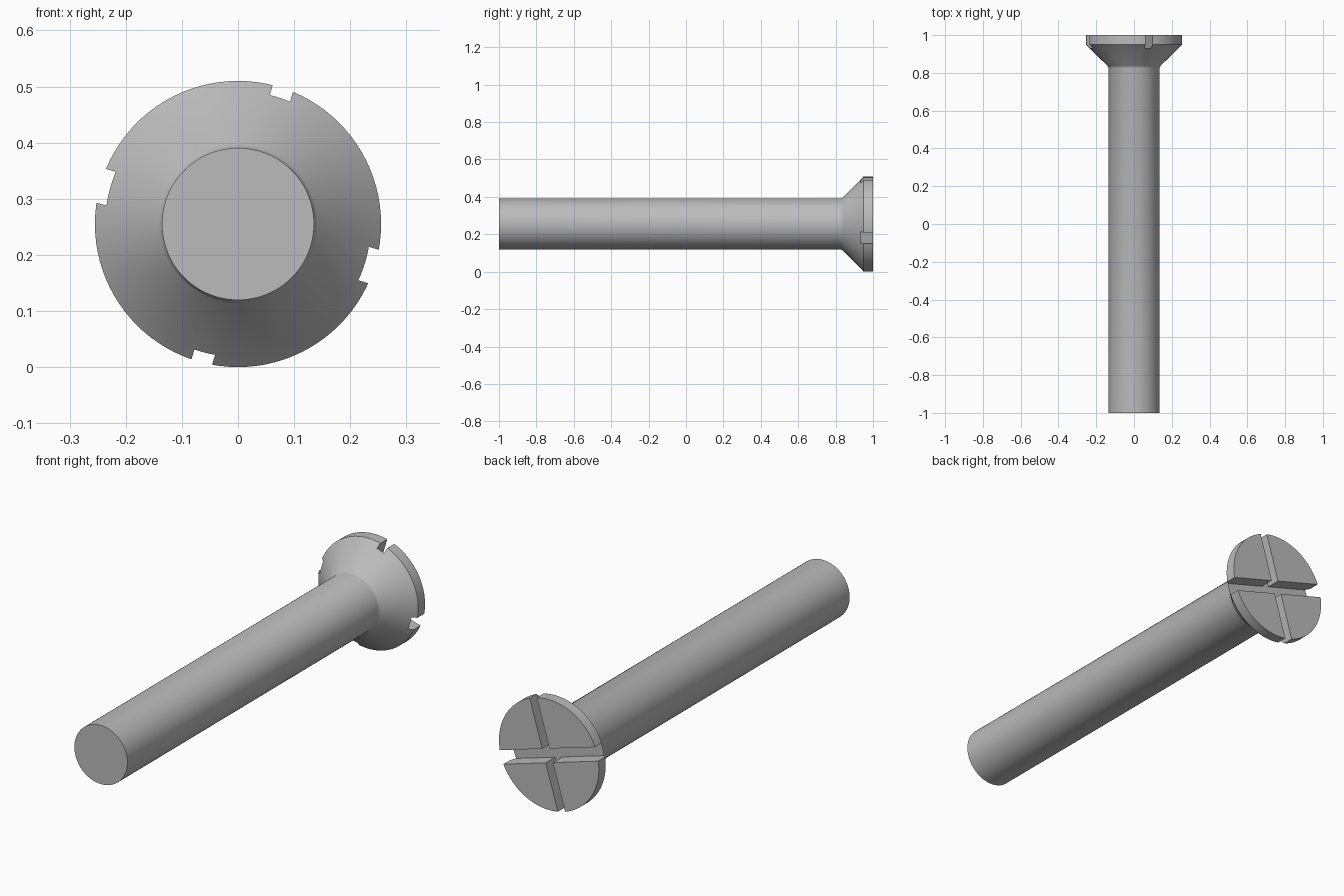
import bpy
import bmesh
from math import radians
from mathutils import Matrix, Vector

cube = bpy.data.objects.get("Cube")
if cube:
    bpy.data.objects.remove(cube, do_unlink=True)

AXIS_Z = 0.255      # height of the screw axis
HEAD_R = 0.255
SHAFT_R = 0.1355
SLOT_FLOOR = 0.932  # y of the slot bottom
SLOT_TURN = radians(16.5)

steel = bpy.data.materials.new("steel_grey")
steel.use_nodes = True
grey = (0.5, 0.5, 0.5, 1)
steel.diffuse_color = grey
steel.node_tree.nodes["Principled BSDF"].inputs["Base Color"].default_value = grey


def finish(name, bm):
    bmesh.ops.recalc_face_normals(bm, faces=bm.faces)
    mesh = bpy.data.meshes.new(name)
    bm.to_mesh(mesh)
    bm.free()
    mesh.materials.append(steel)
    obj = bpy.data.objects.new(name, mesh)
    bpy.context.collection.objects.link(obj)
    return obj


def lathe(name, profile, steps=96):
    """Spin (radius, y) points around the screw axis."""
    bm = bmesh.new()
    verts = [bm.verts.new((r, y, AXIS_Z)) for r, y in profile]
    edges = [bm.edges.new(pair) for pair in zip(verts, verts[1:])]
    bmesh.ops.spin(bm, geom=verts + edges, cent=(0, 0, AXIS_Z), axis=(0, 1, 0),
                   angle=radians(360), steps=steps, use_merge=True)
    bmesh.ops.remove_doubles(bm, verts=bm.verts, dist=1e-5)
    return finish(name, bm)


def slot_cutter(name, offset, size):
    """Box turned about the screw axis, open at the back of the head."""
    depth = 0.2
    bm = bmesh.new()
    place = (Matrix.Translation((0, SLOT_FLOOR + depth / 2, AXIS_Z))
             @ Matrix.Rotation(SLOT_TURN, 4, 'Y')
             @ Matrix.Translation((offset[0], 0, offset[1]))
             @ Matrix.Diagonal(Vector((size[0], depth, size[1], 1))))
    bmesh.ops.create_cube(bm, size=1, matrix=place)
    obj = finish(name, bm)
    obj.hide_render = True
    return obj


# Shaft, softly blended neck, countersunk cone and rim in one turned body
screw = lathe("countersunk_screw", [
    (0, -1), (SHAFT_R, -1), (SHAFT_R, 0.826), (SHAFT_R + 0.002, 0.832),
    (SHAFT_R + 0.006, 0.838), (HEAD_R, 0.95), (HEAD_R, 1), (0, 1)])

# Crossed slots: one narrow, one wide
for cutter in (slot_cutter("narrow_slot_cutter", (0.008, 0), (0.038, 0.8)),
               slot_cutter("wide_slot_cutter", (0, -0.004), (0.8, 0.0625))):
    cut = screw.modifiers.new(cutter.name, 'BOOLEAN')
    cut.operation = 'DIFFERENCE'
    cut.solver = 'EXACT'
    cut.object = cutter
    bpy.context.view_layer.objects.active = screw
    bpy.ops.object.modifier_apply(modifier=cut.name)
    bpy.data.objects.remove(cutter, do_unlink=True)

bpy.ops.object.select_all(action='DESELECT')
screw.select_set(True)
bpy.context.view_layer.objects.active = screw
bpy.ops.object.shade_smooth_by_angle(angle=radians(30))
